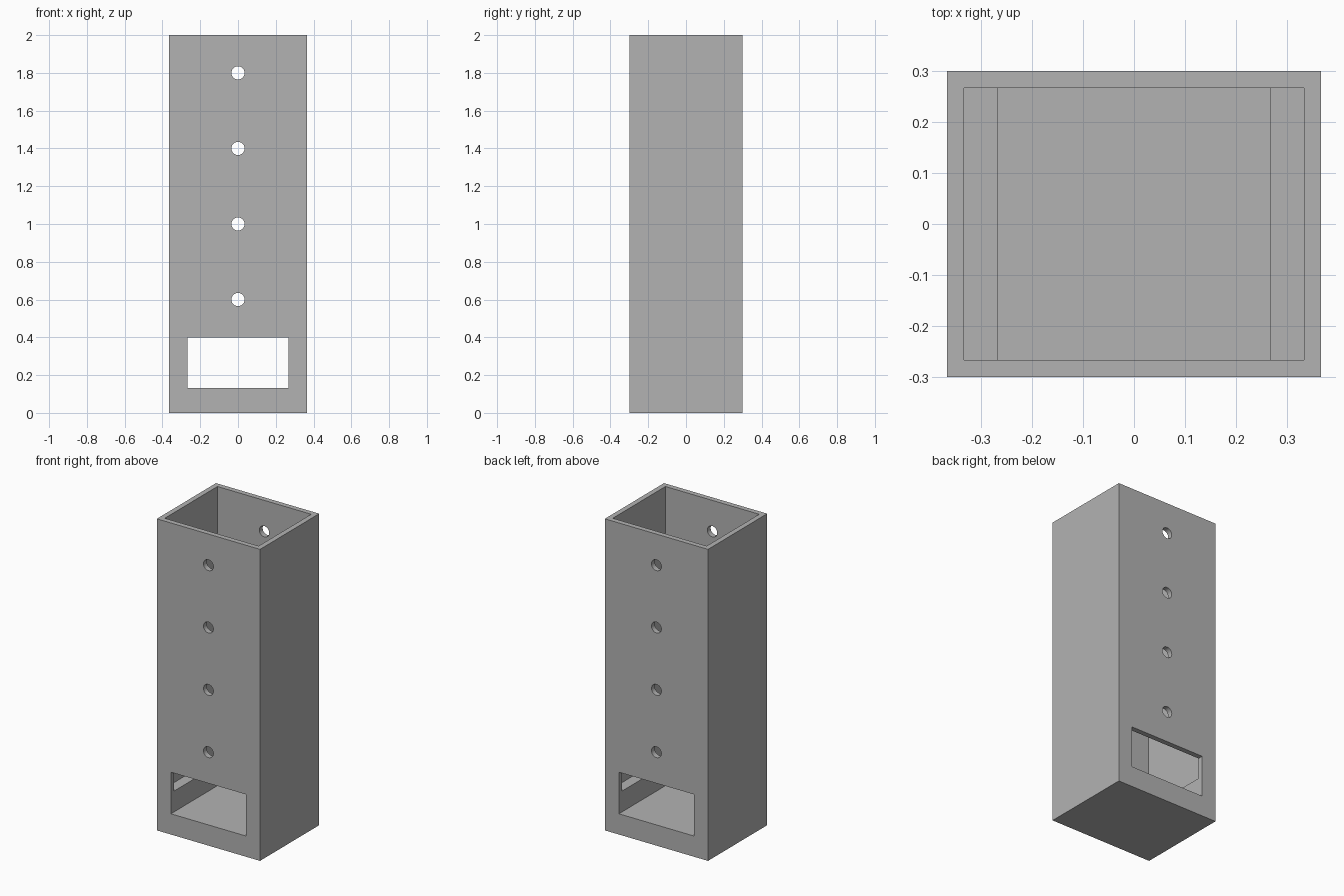
import bpy
import math

cube = bpy.data.objects.get("Cube")
if cube:
    bpy.data.objects.remove(cube, do_unlink=True)

WIDTH, DEPTH, HEIGHT = 0.733, 0.6, 2.0
WALL = 0.0333
LEDGE_Z = 0.267
SLOT_WIDTH, SLOT_BOTTOM, SLOT_TOP = 0.533, 0.133, 0.4
HOLE_RADIUS = 0.035

grey = bpy.data.materials.new("plain grey")
grey.use_nodes = True
colour = (0.45, 0.45, 0.45, 1)
grey.diffuse_color = colour
grey.node_tree.nodes["Principled BSDF"].inputs["Base Color"].default_value = colour


def box(name, width, depth, bottom, top):
    bpy.ops.mesh.primitive_cube_add(size=1, location=(0, 0, (bottom + top) / 2))
    obj = bpy.context.object
    obj.name = name
    obj.scale = (width, depth, top - bottom)
    bpy.ops.object.transform_apply(location=True, rotation=True, scale=True)
    obj.data.materials.append(grey)
    return obj


def cut(target, cutter):
    cutter.hide_render = True
    bpy.context.view_layer.objects.active = target
    mod = target.modifiers.new("cut", "BOOLEAN")
    mod.operation = "DIFFERENCE"
    mod.solver = "EXACT"
    mod.object = cutter
    bpy.ops.object.modifier_apply(modifier=mod.name)
    bpy.data.objects.remove(cutter, do_unlink=True)


# Open-topped housing with a thick base
housing = box("housing", WIDTH, DEPTH, 0, HEIGHT)
cut(housing, box("cavity_cutter", WIDTH - 2 * WALL, DEPTH - 2 * WALL, LEDGE_Z, HEIGHT + 0.1))

# Slot through front, base and back, leaving a ledge on each side
cut(housing, box("slot_cutter", SLOT_WIDTH, DEPTH + 0.2, SLOT_BOTTOM, SLOT_TOP))

# Column of round holes through front and back
for z in (0.6, 1.0, 1.4, 1.8):
    bpy.ops.mesh.primitive_cylinder_add(vertices=32, radius=HOLE_RADIUS, depth=DEPTH + 0.2,
                                        location=(0, 0, z), rotation=(math.pi / 2, 0, 0))
    hole = bpy.context.object
    hole.name = "hole_cutter"
    hole.data.materials.append(grey)
    cut(housing, hole)

# Smooth hole walls, sharp box edges
bpy.ops.object.select_all(action="DESELECT")
housing.select_set(True)
bpy.context.view_layer.objects.active = housing
bpy.ops.object.shade_smooth_by_angle(angle=math.radians(30))
